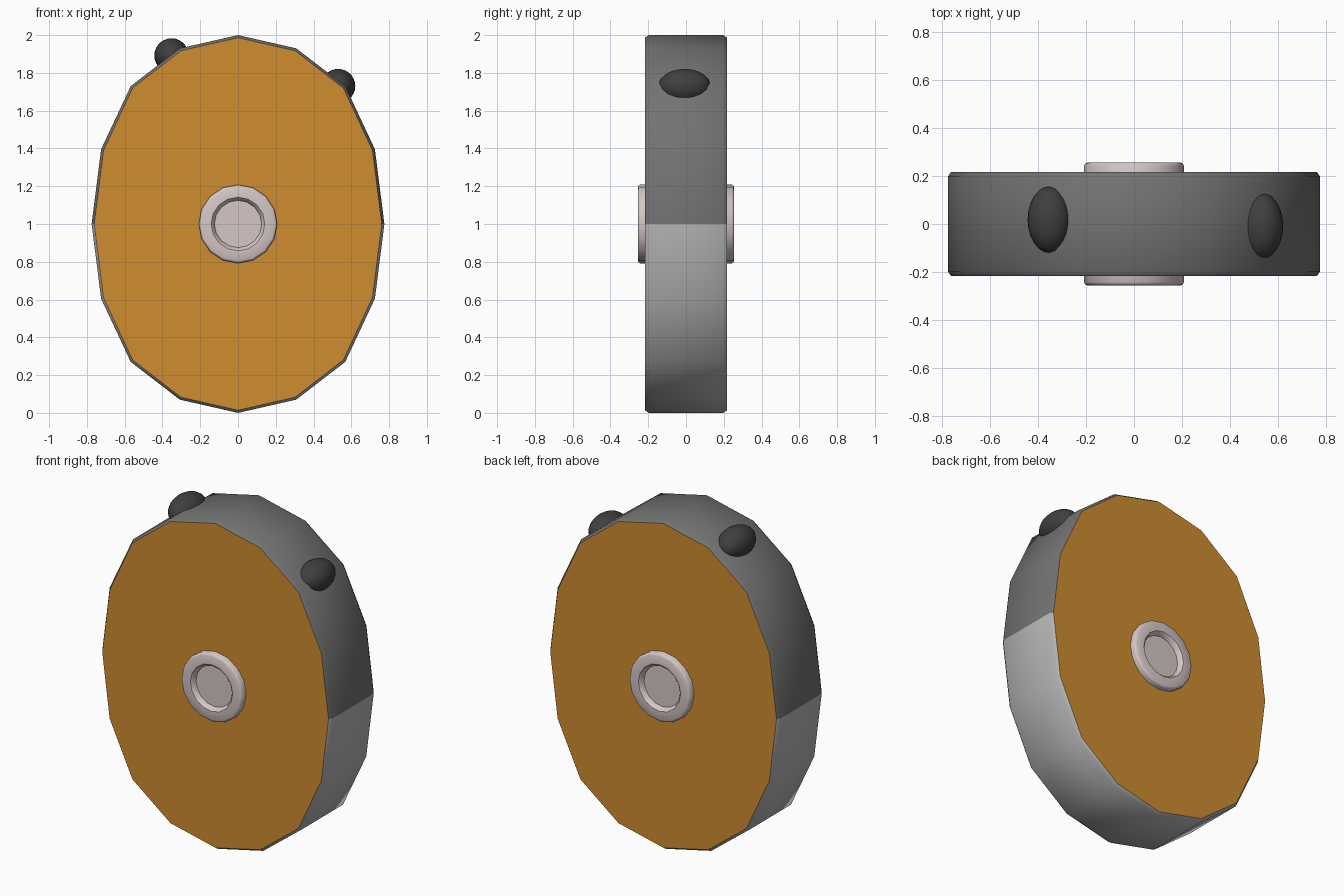
import bpy, bmesh, math

if "Cube" in bpy.data.objects:
    bpy.data.objects.remove(bpy.data.objects["Cube"])


def material(name, rgb):
    m = bpy.data.materials.new(name)
    m.diffuse_color = (*rgb, 1)
    m.use_nodes = True
    m.node_tree.nodes["Principled BSDF"].inputs["Base Color"].default_value = m.diffuse_color
    return m


ORANGE = material("orange", (0.62, 0.265, 0.03))
DARK = material("dark grey", (0.17, 0.17, 0.17))
LIGHT = material("light grey", (0.46, 0.46, 0.46))
PALE = material("pale pink grey", (0.66, 0.57, 0.56))
BLACK = material("charcoal", (0.05, 0.05, 0.05))


def finish(obj, mats, angle=35):
    for m in mats:
        obj.data.materials.append(m)
    bpy.ops.object.select_all(action='DESELECT')
    obj.select_set(True)
    bpy.context.view_layer.objects.active = obj
    bpy.ops.object.shade_smooth_by_angle(angle=math.radians(angle))


def loft(name, rings, mats, rule=None):
    """Join equal-length rings of points and cap both ends."""
    bm = bmesh.new()
    loops = [[bm.verts.new(p) for p in ring] for ring in rings]
    n = len(loops[0])
    for a, b in zip(loops, loops[1:]):
        for i in range(n):
            j = (i + 1) % n
            bm.faces.new((a[i], a[j], b[j], b[i]))
    bm.faces.new(loops[0][::-1])
    bm.faces.new(loops[-1])
    bmesh.ops.recalc_face_normals(bm, faces=bm.faces[:])
    if rule:
        for f in bm.faces:
            f.material_index = rule(f)
    me = bpy.data.meshes.new(name)
    bm.to_mesh(me)
    bm.free()
    obj = bpy.data.objects.new(name, me)
    bpy.context.collection.objects.link(obj)
    finish(obj, mats)
    return obj


# Sixteen-sided oval outline, mirrored from one quarter
quarter = [(0, 1.0), (0.308, 0.93), (0.568, 0.73), (0.725, 0.395), (0.775, 0)]
right = quarter + [(x, -z) for x, z in quarter[-2::-1]]
outline = right + [(-x, z) for x, z in right[-2:0:-1]]


def oval(inset, y):
    return [(x * (1 - inset / 0.775), y, 1 + z * (1 - inset)) for x, z in outline]


def wheel_colour(f):
    if abs(f.normal.y) > 0.95:
        return 0
    return 1 if f.calc_center_median().z > 1 else 2


# Wheel body: orange faces, two-tone chamfered rim
loft("wheel_body", [oval(0.014, -0.217), oval(0, -0.197), oval(0, 0.197),
                    oval(0.014, 0.217)], [ORANGE, DARK, LIGHT], wheel_colour)


# Hub with a shallow dish at both ends
def circle(r, y, n=16):
    return [(r * math.sin(2 * math.pi * i / n), y,
             1 + r * math.cos(2 * math.pi * i / n)) for i in range(n)]


half = [(0.125, 0.225), (0.132, 0.245), (0.142, 0.255), (0.195, 0.255),
        (0.203, 0.251), (0.208, 0.242)]
loft("hub", [circle(r, -y) for r, y in half] +
     [circle(r, y) for r, y in half[::-1]], [PALE])

# Rounded studs on the upper rim
for name, loc in (("left_stud", (-0.352, 0.018, 1.892)),
                  ("right_stud", (0.53, -0.008, 1.73))):
    bpy.ops.mesh.primitive_uv_sphere_add(segments=24, ring_count=14, location=loc)
    stud = bpy.context.object
    stud.name = name
    stud.scale = (0.091, 0.138, 0.091)
    finish(stud, [BLACK], 60)
